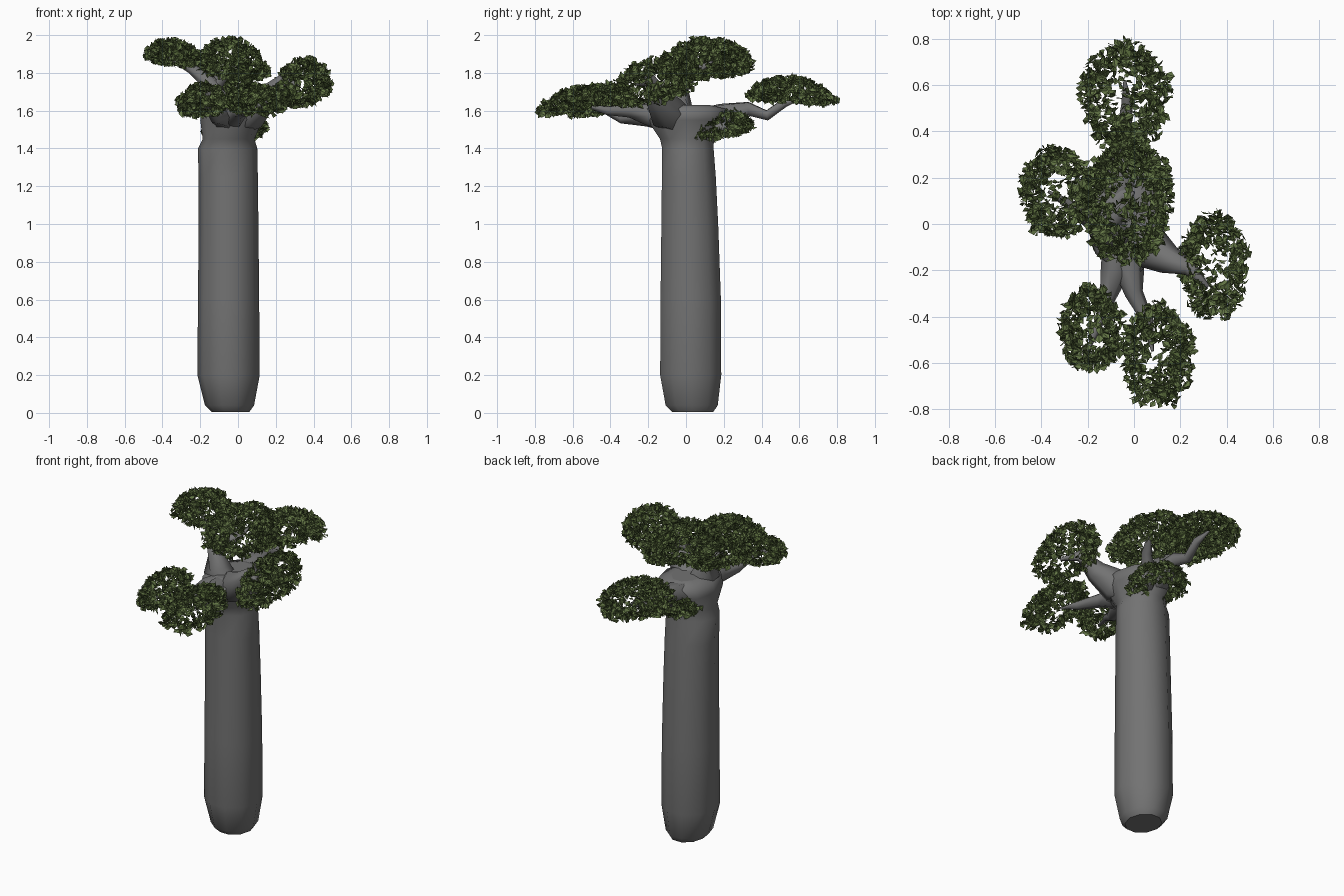
import bpy, bmesh, math, random
from mathutils import Vector

if "Cube" in bpy.data.objects:
    bpy.data.objects.remove(bpy.data.objects["Cube"])

random.seed(7)


def material(name, rgb):
    m = bpy.data.materials.new(name)
    m.diffuse_color = (*rgb, 1)
    m.use_nodes = True
    m.node_tree.nodes["Principled BSDF"].inputs["Base Color"].default_value = m.diffuse_color
    return m


BARK = material("grey bark", (0.17, 0.17, 0.17))
LEAVES = [material("leaf green", (0.125, 0.18, 0.06)),
          material("dark leaf green", (0.08, 0.12, 0.035))]


def make_object(name, verts, faces, mats):
    me = bpy.data.meshes.new(name)
    me.from_pydata(verts, [], faces)
    for m in mats:
        me.materials.append(m)
    ob = bpy.data.objects.new(name, me)
    bpy.context.collection.objects.link(ob)
    return ob


def loft(name, rings):
    """Skin a list of equal rings of points and cap the ends."""
    n = len(rings[0])
    verts = [p for r in rings for p in r]
    faces = [(i * n + j, i * n + (j + 1) % n, (i + 1) * n + (j + 1) % n, (i + 1) * n + j)
             for i in range(len(rings) - 1) for j in range(n)]
    faces += [tuple(reversed(range(n))), tuple(range(len(verts) - n, len(verts)))]
    ob = make_object(name, verts, faces, [BARK])
    bm = bmesh.new()
    bm.from_mesh(ob.data)
    bmesh.ops.recalc_face_normals(bm, faces=bm.faces[:])
    for f in bm.faces:
        f.smooth = len(f.verts) == 4
    bm.to_mesh(ob.data)
    bm.free()
    return ob


# Trunk: (z, centre x, centre y, radius x, radius y)
profile = [(0.005, -0.04, 0.035, 0.10, 0.115), (0.04, -0.045, 0.03, 0.13, 0.145),
           (0.20, -0.05, 0.025, 0.165, 0.17), (0.60, -0.05, 0.025, 0.162, 0.168),
           (1.00, -0.05, 0.02, 0.158, 0.158), (1.25, -0.052, 0.015, 0.157, 0.15),
           (1.40, -0.055, 0.01, 0.157, 0.143), (1.45, -0.05, 0.005, 0.137, 0.15),
           (1.55, -0.035, 0.0, 0.165, 0.215), (1.61, -0.025, 0.0, 0.16, 0.22),
           (1.63, -0.025, 0.0, 0.09, 0.13)]
SIDES = 10
loft("trunk", [[(cx + rx * math.cos(a), cy + ry * math.sin(a), z)
                for a in (2 * math.pi * k / SIDES for k in range(SIDES))]
               for z, cx, cy, rx, ry in profile])


# Branches: tapered tubes along (x, y, z, radius)
def branch(name, path, sides=6):
    pts = [Vector(p[:3]) for p in path]
    rings = []
    for i, p in enumerate(pts):
        d = (pts[min(i + 1, len(pts) - 1)] - pts[max(i - 1, 0)]).normalized()
        u = d.cross(Vector((0.1, 0.05, 1))).normalized()
        v = u.cross(d)
        r = path[i][3]
        rings.append([p + r * (u * math.cos(a) + v * math.sin(a))
                      for a in (2 * math.pi * k / sides for k in range(sides))])
    return loft(name, rings)


branch("back_branch", [(-.05, .03, 1.53, .08), (-.05, .2, 1.57, .075), (-.04, .33, 1.61, .04),
                       (-.04, .43, 1.575, .03), (-.03, .52, 1.64, .025), (-.04, .62, 1.67, .006)])
branch("right_branch", [(-.03, -.02, 1.54, .08), (.06, -.1, 1.59, .1), (.15, -.155, 1.67, .065),
                        (.24, -.19, 1.76, .035), (.32, -.27, 1.74, .008)])
branch("front_branch", [(-.04, 0, 1.54, .08), (-.02, -.2, 1.58, .065), (.0, -.3, 1.6, .04),
                        (.06, -.42, 1.6, .025), (.08, -.55, 1.63, .006)])
branch("front_left_branch", [(-.05, 0, 1.54, .08), (-.08, -.2, 1.575, .065), (-.12, -.34, 1.56, .03),
                             (-.15, -.42, 1.6, .022), (-.2, -.55, 1.62, .006)])
branch("left_branch", [(-.06, -.03, 1.55, .08), (-.11, -.05, 1.64, .08), (-.14, -.03, 1.74, .045),
                       (-.24, .06, 1.82, .03), (-.37, .14, 1.88, .006)])
branch("top_branch", [(-.13, -.03, 1.72, .04), (-.07, .03, 1.8, .03), (.0, .14, 1.86, .006)])
branch("low_branch", [(-.02, .05, 1.51, .06), (.03, .17, 1.5, .035), (.06, .24, 1.53, .02),
                      (.05, .3, 1.54, .005)])


# Foliage: folded leaf cards scattered over drooping, flat ellipsoid shells
def foliage(name, centre, size, slope=(0, 0), droop=0.05, count=700):
    verts, faces, mats = [], [], []
    c = Vector(centre)
    for _ in range(count):
        h = random.uniform(-0.9, 1)
        a = random.uniform(0, 2 * math.pi)
        r = math.sqrt(1 - h * h) * random.uniform(0.7, 0.97) * (1 + 0.04 * math.sin(5 * a))
        off = Vector((r * math.cos(a) * size[0], r * math.sin(a) * size[1],
                      h * size[2] * random.uniform(0.7, 1)))
        off.z += slope[0] * off.x + slope[1] * off.y + droop * (0.5 - r * r)
        d = Vector([random.gauss(0, 1) for _ in range(3)]).normalized()
        w = d.cross(Vector([random.gauss(0, 1) for _ in range(3)])).normalized()
        n = d.cross(w)
        L = random.uniform(0.016, 0.027)
        W = L * 0.75
        p = c + off
        k = len(verts)
        verts += [p - d * L, p + w * W + n * L * 0.25, p + d * L, p - w * W + n * L * 0.25]
        faces += [(k, k + 1, k + 2), (k, k + 2, k + 3)]
        mats += [random.choice((0, 0, 1))] * 2
    ob = make_object(name, verts, faces, LEAVES)
    ob.data.polygons.foreach_set("material_index", mats)


foliage("back_foliage", (-.04, .555, 1.69), (.21, .25, .07), (0, -.06), .05, 850)
foliage("right_foliage", (.345, -.18, 1.74), (.155, .25, .13), (.1, .2), .03)
foliage("front_foliage", (.1, -.57, 1.65), (.17, .24, .065), (0, .2), .03)
foliage("front_left_foliage", (-.185, -.45, 1.645), (.145, .2, .085), (.05, .15), .03, 600)
foliage("left_foliage", (-.335, .135, 1.89), (.165, .215, .075), (-.15, 0), .03)
foliage("top_foliage", (-.03, .09, 1.85), (.205, .28, .11), (-.1, .05), .06, 1000)
foliage("low_foliage", (-.02, .185, 1.51), (.185, .18, .075), (0, .2), .03, 750)
